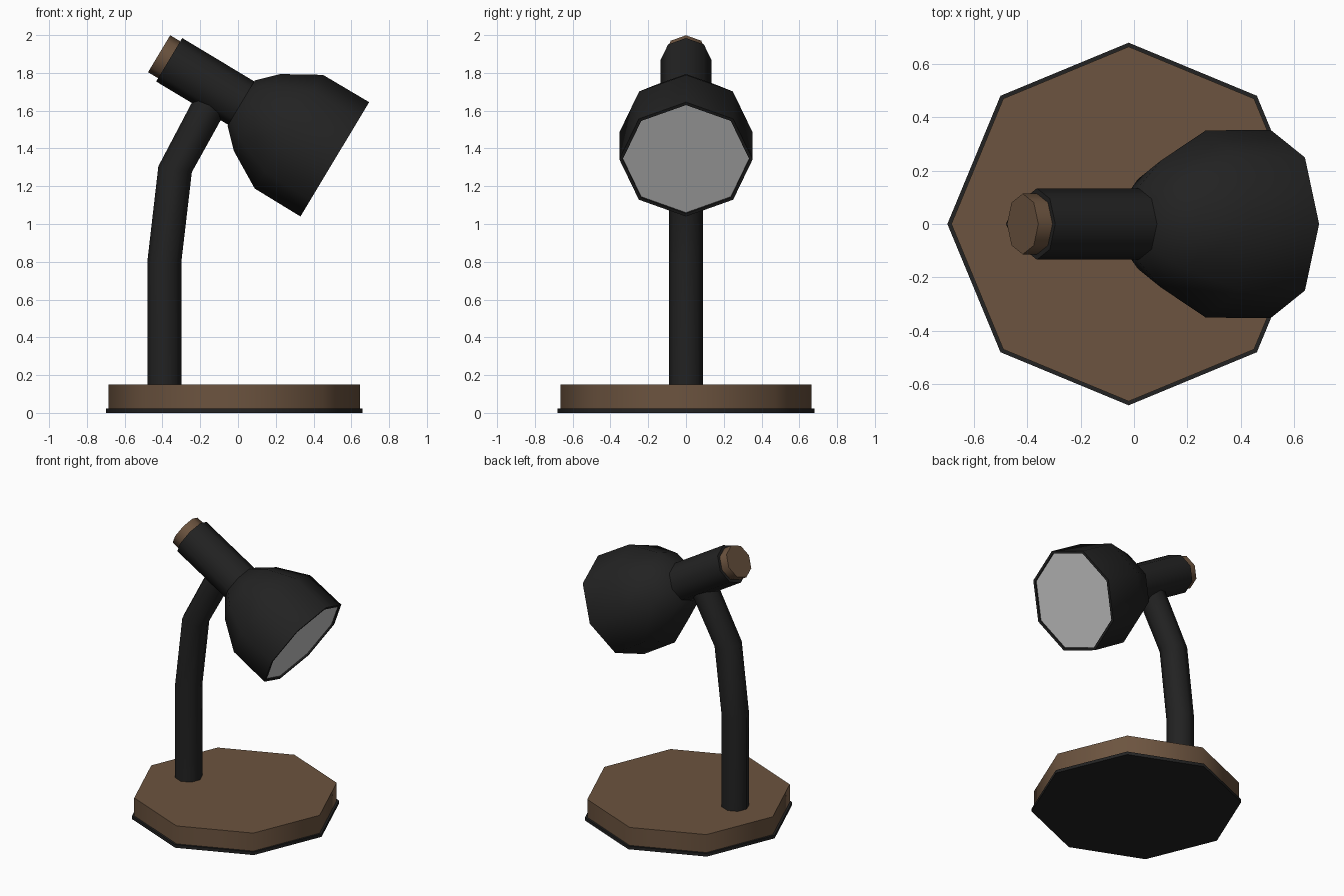
import bpy, bmesh, math
from mathutils import Matrix, Vector

if "Cube" in bpy.data.objects:
    bpy.data.objects.remove(bpy.data.objects["Cube"])

SIDES = 8


def material(name, rgb):
    m = bpy.data.materials.new(name)
    m.diffuse_color = (*rgb, 1)
    m.use_nodes = True
    m.node_tree.nodes["Principled BSDF"].inputs["Base Color"].default_value = m.diffuse_color
    return m


BLACK = material("black_metal", (0.016, 0.016, 0.016))
WOOD = material("wood", (0.15, 0.088, 0.05))


def skin(name, rings, mat, cap_end=True):
    """Bridge a list of eight-sided rings, cap the ends and shade by angle."""
    bm = bmesh.new()
    loops = [[bm.verts.new(p) for p in ring] for ring in rings]
    for a, b in zip(loops, loops[1:]):
        for i in range(SIDES):
            j = (i + 1) % SIDES
            bm.faces.new((a[i], a[j], b[j], b[i]))
    bm.faces.new(loops[0])
    if cap_end:
        bm.faces.new(loops[-1])
    bmesh.ops.recalc_face_normals(bm, faces=bm.faces)
    mesh = bpy.data.meshes.new(name)
    bm.to_mesh(mesh)
    bm.free()
    obj = bpy.data.objects.new(name, mesh)
    bpy.context.collection.objects.link(obj)
    if mat:
        mesh.materials.append(mat)
    bpy.ops.object.select_all(action='DESELECT')
    obj.select_set(True)
    bpy.context.view_layer.objects.active = obj
    bpy.ops.object.shade_smooth_by_angle(angle=math.radians(50))
    return obj


def ring(frame, r, h=0.0):
    steps = [2 * math.pi * i / SIDES for i in range(SIDES)]
    return [frame @ Vector((r * math.cos(a), r * math.sin(a), h)) for a in steps]


def lathe(name, frame, profile, mat, cap_end=True):
    return skin(name, [ring(frame, r, h) for r, h in profile], mat, cap_end)


def tilted(x, z, degrees):
    return Matrix.Translation((x, 0, z)) @ Matrix.Rotation(math.radians(degrees), 4, 'Y')


# Base: wooden slab on a thin black foot
base = Matrix.Translation((-0.02, 0, 0))
lathe("base_foot", base, [(0.68, 0), (0.68, 0.022)], BLACK)
lathe("base_slab", base, [(0.665, 0.015), (0.665, 0.15)], WOOD)

# Bent stem: x, z, tilt and radius of each ring
path = [(-0.39, 0.13, 0, 0.09), (-0.39, 0.80, 1, 0.09),
        (-0.333, 1.29, 10, 0.09), (-0.134, 1.659, 28.5, 0.09)]
skin("stem", [ring(tilted(x, z, t), r) for x, z, t, r in path], BLACK)

# Lamp head: local z runs from the shade opening up to the end knob
head = tilted(0.5125, 1.3425, -59)
lathe("shade", head, [(0.14, 0.578), (0.238, 0.48), (0.351, 0.284), (0.353, 0),
                      (0.335, 0), (0.335, 0.04)], BLACK, cap_end=False)
lathe("lens", head, [(0.338, 0.01), (0.338, 0.03)], None)
lathe("neck", head, [(0.134, 0.55), (0.134, 1.023)], BLACK)
lathe("end_knob", head, [(0.114, 1.0), (0.114, 1.085)], WOOD)
